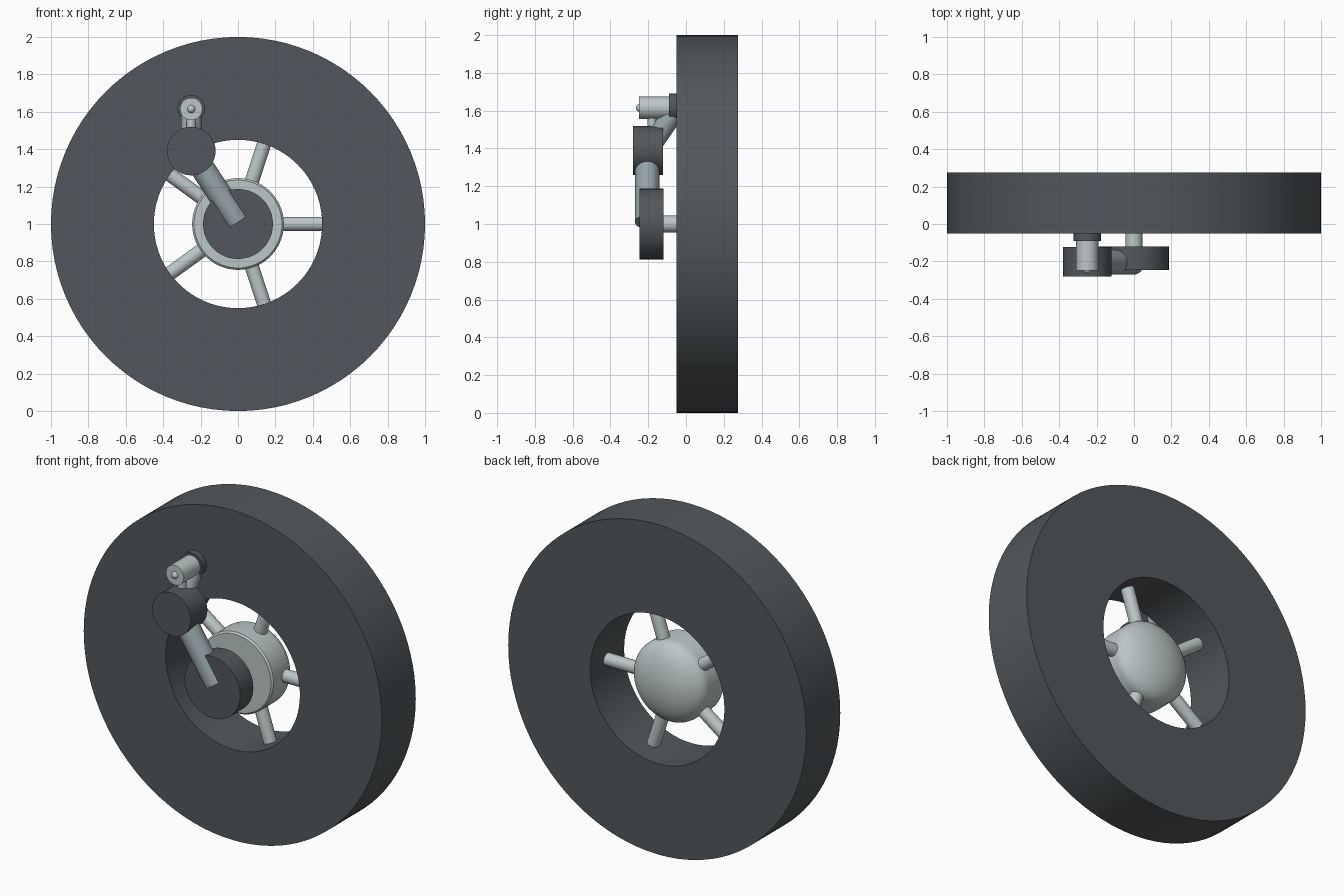
import bpy, bmesh, math
from mathutils import Vector

if "Cube" in bpy.data.objects:
    bpy.data.objects.remove(bpy.data.objects["Cube"], do_unlink=True)


def material(name, rgb):
    m = bpy.data.materials.new(name)
    m.use_nodes = True
    m.diffuse_color = (*rgb, 1)
    m.node_tree.nodes["Principled BSDF"].inputs["Base Color"].default_value = (*rgb, 1)
    return m


dark = material("dark rubber", (0.085, 0.097, 0.106))
light = material("pale metal", (0.50, 0.57, 0.57))
steel = material("blue grey steel", (0.30, 0.37, 0.39))
AXLE = Vector((0, 0, 1))


def smooth(obj, angle=40):
    bpy.ops.object.select_all(action='DESELECT')
    obj.select_set(True)
    bpy.context.view_layer.objects.active = obj
    bpy.ops.object.shade_smooth_by_angle(angle=math.radians(angle))


def rod(name, start, end, radius, mat):
    """Capped cylinder between two points."""
    a, b = Vector(start), Vector(end)
    bpy.ops.mesh.primitive_cylinder_add(vertices=40, radius=radius,
                                        depth=(b - a).length, location=(a + b) / 2)
    obj = bpy.context.object
    obj.name = name
    obj.rotation_euler = (b - a).to_track_quat('Z', 'Y').to_euler()
    obj.data.materials.append(mat)
    smooth(obj)
    return obj


def lathe(name, profile, mat, closed=False, steps=96):
    """Spin (radius, y) points about the axle."""
    bm = bmesh.new()
    verts = [bm.verts.new((r, y, 0)) for r, y in profile]
    pairs = list(zip(verts, verts[1:]))
    if closed:
        pairs.append((verts[-1], verts[0]))
    edges = [bm.edges.new(p) for p in pairs]
    bmesh.ops.spin(bm, geom=verts + edges, cent=(0, 0, 0), axis=(0, 1, 0),
                   angle=math.tau, steps=steps, use_duplicate=False)
    bmesh.ops.remove_doubles(bm, verts=bm.verts, dist=1e-4)
    bmesh.ops.recalc_face_normals(bm, faces=bm.faces)
    mesh = bpy.data.meshes.new(name)
    bm.to_mesh(mesh)
    bm.free()
    obj = bpy.data.objects.new(name, mesh)
    obj.location = AXLE
    bpy.context.collection.objects.link(obj)
    mesh.materials.append(mat)
    smooth(obj)
    return obj


# Wheel: broad ring, domed hub and five spokes
lathe("tire", [(1, -0.05), (1, 0.275), (0.45, 0.275), (0.45, -0.05)], dark, closed=True)
dome = [(0.245 * math.cos(t), 0.13 + 0.12 * math.sin(t))
        for t in (i * math.pi / 20 for i in range(10))]
lathe("hub", [(0, -0.02), (0.235, -0.02), (0.245, -0.01)] + dome + [(0, 0.25)], light)

for i in range(5):
    t = math.tau * i / 5
    out = Vector((math.cos(t), 0, math.sin(t)))
    mid = AXLE + Vector((0, 0.11, 0))
    rod(f"spoke_{i + 1}", mid + out * 0.2, mid + out * 0.46, 0.038, light)

# Axle stub and lower joint
rod("axle_stub", (0, -0.15, 1), (0, 0, 1), 0.045, light)
rod("lower_joint", (0, -0.245, 1), (0, -0.12, 1), 0.187, dark)

# Arm up to the upper joint
X = -0.25
rod("arm", (0, -0.205, 1.01), (X, -0.205, 1.39), 0.065, steel)
rod("upper_joint", (X, -0.28, 1.39), (X, -0.122, 1.39), 0.13, dark)

# Slanted link, mount and end fitting
rod("link", (X, -0.19, 1.41), (X, -0.065, 1.59), 0.055, steel)
rod("mount_plate", (X, -0.09, 1.617), (X, -0.05, 1.617), 0.073, dark)
rod("end_fitting", (X, -0.248, 1.615), (X, -0.07, 1.615), 0.06, light)
rod("small_post", (X, -0.18, 1.5), (X, -0.18, 1.58), 0.025, light)
bpy.ops.mesh.primitive_uv_sphere_add(segments=24, ring_count=12, radius=0.022,
                                     location=(X, -0.243, 1.615))
nub = bpy.context.object
nub.name = "end_nub"
nub.data.materials.append(light)
smooth(nub)
